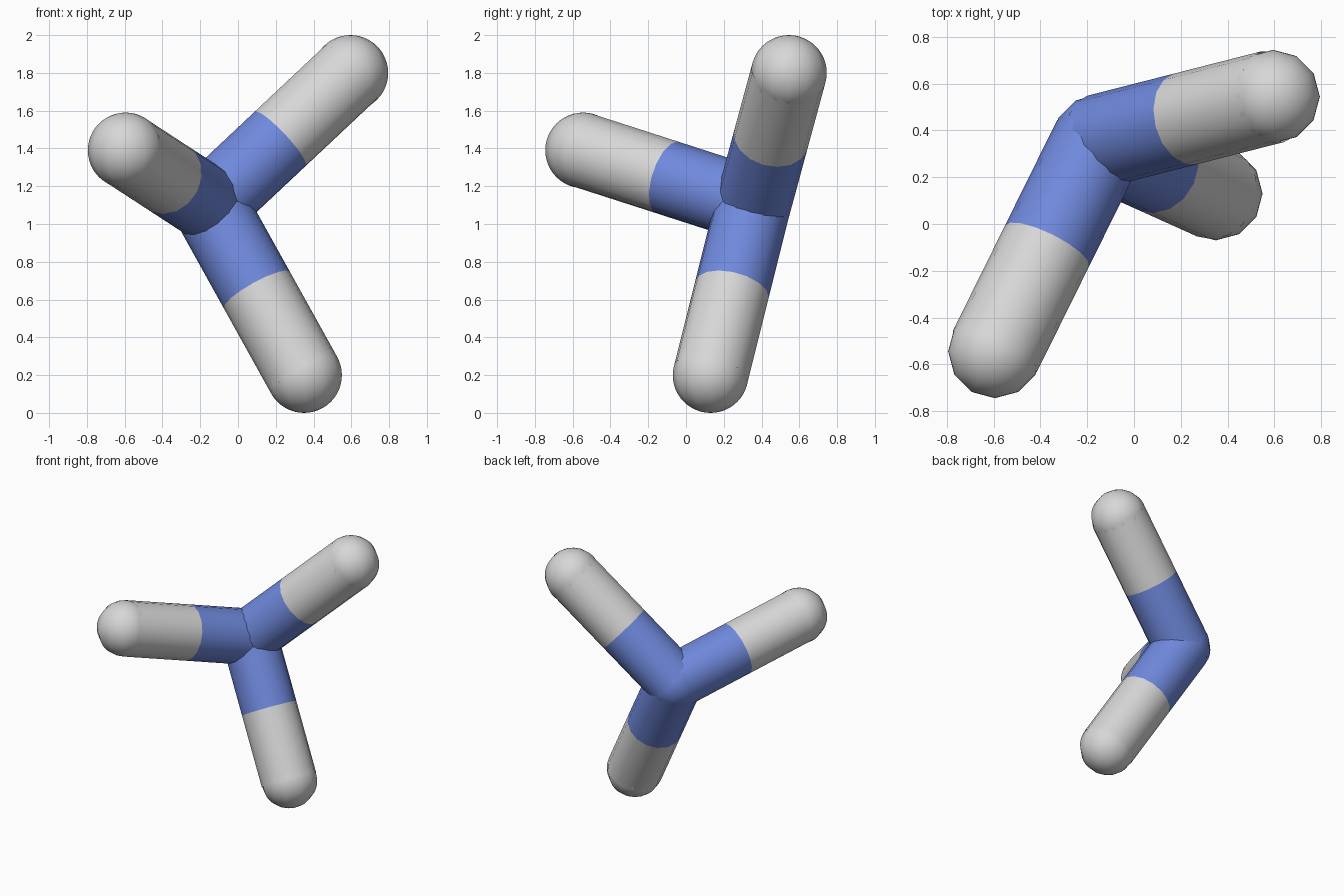
import bpy
from math import radians
from mathutils import Vector

cube = bpy.data.objects.get("Cube")
if cube:
    bpy.data.objects.remove(cube, do_unlink=True)

RADIUS = 0.2
HUB = Vector((-0.15, 0.355, 1.1))
TIPS = {
    "upper_left": Vector((0.595, 0.545, 1.8)),
    "right": Vector((-0.595, -0.545, 1.39)),
    "lower_left": Vector((0.35, 0.13, 0.2)),
}


def material(name, rgb):
    mat = bpy.data.materials.new(name)
    mat.use_nodes = True
    color = (*rgb, 1)
    mat.diffuse_color = color
    mat.node_tree.nodes["Principled BSDF"].inputs["Base Color"].default_value = color
    return mat


blue = material("soft_blue", (0.16, 0.25, 0.72))
pale = material("pale_grey", (0.68, 0.68, 0.68))


def finish(name, mat):
    obj = bpy.context.object
    obj.name = name
    obj.data.materials.append(mat)
    bpy.ops.object.shade_smooth_by_angle(angle=radians(40))


def ball(name, centre, mat):
    bpy.ops.mesh.primitive_uv_sphere_add(
        segments=12, ring_count=24, radius=RADIUS, location=centre)
    finish(name, mat)


def rod(name, start, end, mat):
    # Open tube, its ends hidden in the balls and neighbouring tubes
    axis = end - start
    bpy.ops.mesh.primitive_cylinder_add(
        vertices=16, radius=RADIUS, depth=axis.length, end_fill_type='NOTHING',
        location=(start + end) / 2, rotation=axis.to_track_quat('Z', 'Y').to_euler())
    finish(name, mat)


# Central joint, then three two-coloured arms with rounded ends
ball("central_joint", HUB, blue)
for side, tip in TIPS.items():
    middle = (HUB + tip) / 2
    rod(side + "_inner_arm", HUB, middle, blue)
    rod(side + "_outer_arm", middle, tip, pale)
    ball(side + "_rounded_end", tip, pale)
